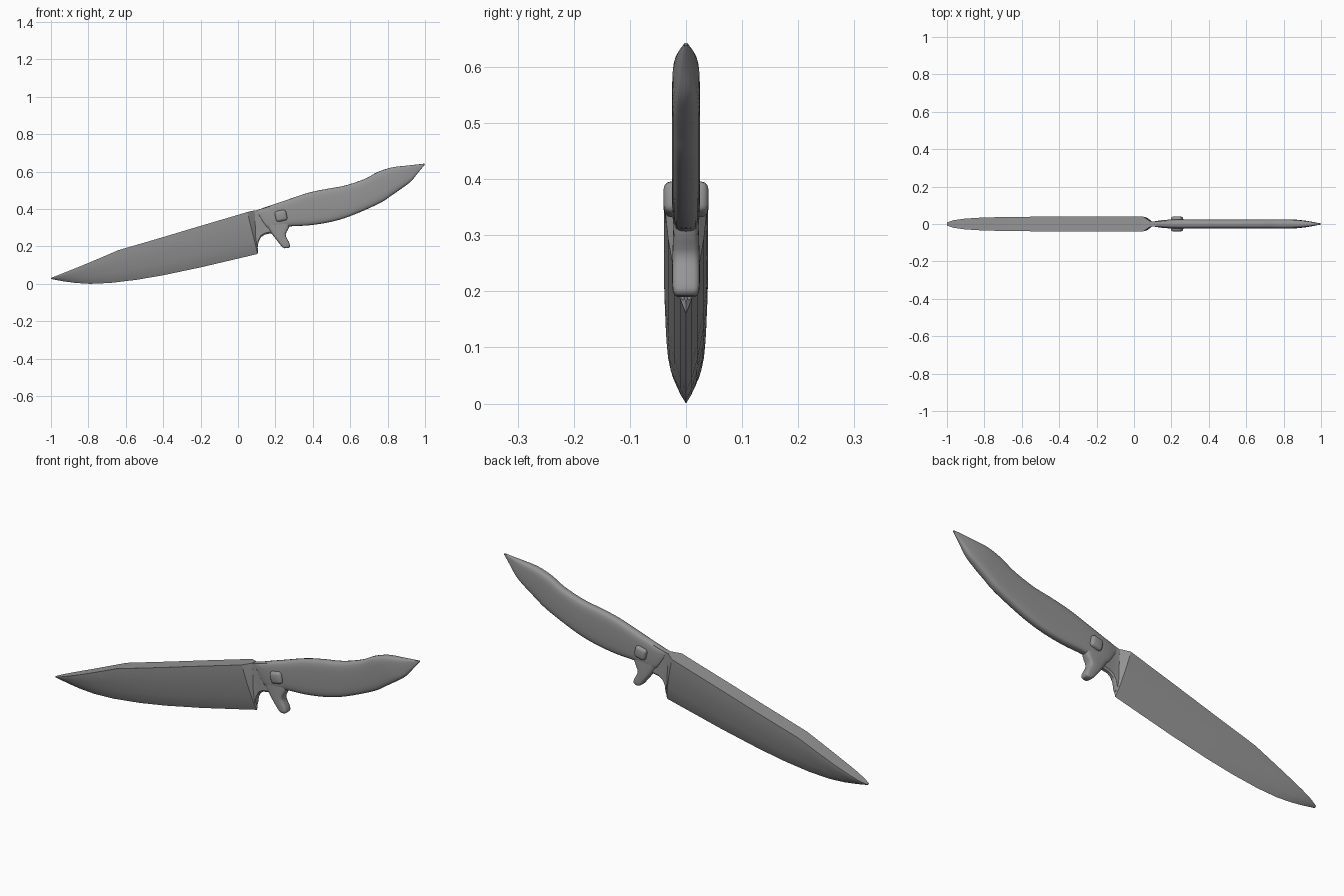
import bpy, bmesh, math
from mathutils import Vector

steel = bpy.data.materials.new("mid_grey")
steel.diffuse_color = (0.3, 0.3, 0.3, 1)


def finish(name, bm, angle=35):
    bmesh.ops.remove_doubles(bm, verts=bm.verts, dist=0.0002)
    bmesh.ops.recalc_face_normals(bm, faces=bm.faces)
    me = bpy.data.meshes.new(name)
    bm.to_mesh(me)
    bm.free()
    me.materials.append(steel)
    me.shade_smooth()
    me.set_sharp_from_angle(angle=math.radians(angle))
    ob = bpy.data.objects.new(name, me)
    bpy.context.collection.objects.link(ob)
    return ob


def refine(stations, n):
    """Catmull-Rom subdivision of the station values."""
    s = [Vector(p) for p in stations]
    out = []
    for i in range(len(s) - 1):
        a, b, c, d = s[max(i - 1, 0)], s[i], s[i + 1], s[min(i + 2, len(s) - 1)]
        for k in range(n):
            t = k / n
            out.append(0.5 * (2 * b + (c - a) * t + (2 * a - 5 * b + 4 * c - d) * t * t
                              + (3 * b - a - 3 * c + d) * t ** 3))
    return out + [s[-1]]


def loft(name, stations, section, angle=35):
    """Stations are (x, z of one side, x, z of other side, half width); section is (t, w)."""
    bm = bmesh.new()
    rings = []
    for ax, az, bx, bz, hw in stations:
        rings.append([bm.verts.new((ax + (bx - ax) * t, w * hw, az + (bz - az) * t))
                      for t, w in section])
    m = len(section)
    for r, q in zip(rings, rings[1:]):
        for i in range(m):
            j = (i + 1) % m
            bm.faces.new((r[i], r[j], q[j], q[i]))
    bm.faces.new(rings[0])
    bm.faces.new(rings[-1])
    return finish(name, bm, angle)


def superellipse(n, power):
    pts = []
    for i in range(n):
        a = 2 * math.pi * i / n
        c, s = math.cos(a), math.sin(a)
        pts.append((0.5 + 0.5 * math.copysign(abs(c) ** power, c),
                    math.copysign(abs(s) ** power, s)))
    return pts


# Blade: convex wedge from cutting edge (t=0) to flat spine (t=1), with narrowed shoulder
half = [(0.12, 0.27), (0.3, 0.52), (0.6, 0.82), (0.85, 0.97), (1, 1)]
wedge = [(0, 0)] + half + [(t, -w) for t, w in reversed(half)]
blade = [(-1, 0.026, -1, 0.032, 0.008), (-0.975, 0.021, -0.965, 0.045, 0.02),
         (-0.93, 0.013, -0.91, 0.067, 0.028), (-0.87, 0.005, -0.84, 0.095, 0.033),
         (-0.79, 0.0, -0.75, 0.133, 0.036), (-0.68, 0.005, -0.64, 0.18, 0.038),
         (-0.54, 0.022, -0.53, 0.212, 0.039), (-0.4, 0.046, -0.4, 0.25, 0.039),
         (-0.2, 0.088, -0.22, 0.304, 0.039), (0.0, 0.135, -0.03, 0.36, 0.039),
         (0.105, 0.16, 0.05, 0.384, 0.039), (0.107, 0.175, 0.088, 0.393, 0.014)]
loft("blade", blade, wedge, 25)

# Thin neck between blade and handle, with the curved notch below
box = [(0, -0.5), (0.06, -1), (1, -1), (1, 1), (0.06, 1), (0, 0.5)]
neck = [(0.104, 0.185, 0.075, 0.388, 0.014), (0.109, 0.222, 0.1, 0.394, 0.013),
        (0.123, 0.25, 0.115, 0.398, 0.013), (0.145, 0.264, 0.135, 0.404, 0.014),
        (0.19, 0.272, 0.17, 0.415, 0.015)]
loft("neck", neck, box)

# Handle: rounded slab with a swelling belly and a pointed butt
handle = [(0.115, 0.36, 0.105, 0.395, 0.014), (0.17, 0.29, 0.16, 0.415, 0.022),
          (0.275, 0.307, 0.25, 0.445, 0.025), (0.38, 0.313, 0.37, 0.485, 0.025),
          (0.49, 0.33, 0.47, 0.507, 0.025), (0.6, 0.362, 0.57, 0.525, 0.025),
          (0.755, 0.43, 0.675, 0.56, 0.025), (0.82, 0.472, 0.745, 0.597, 0.025),
          (0.875, 0.51, 0.82, 0.622, 0.024), (0.925, 0.548, 0.9, 0.632, 0.018),
          (0.965, 0.597, 0.955, 0.638, 0.01), (1.0, 0.639, 0.997, 0.643, 0.003)]
loft("handle", refine(handle, 4), superellipse(24, 0.55), 60)

# Finger guard hanging below the front of the handle
guard = [(0.125, 0.365, 0.25, 0.4, 0.02), (0.15, 0.315, 0.28, 0.34, 0.022),
         (0.177, 0.272, 0.272, 0.3, 0.0235), (0.205, 0.236, 0.255, 0.262, 0.0245),
         (0.228, 0.207, 0.273, 0.222, 0.0245), (0.238, 0.196, 0.278, 0.202, 0.023),
         (0.25, 0.19, 0.272, 0.193, 0.018)]
loft("finger_guard", refine(guard, 3), superellipse(20, 0.5), 60)

# Rivet: one softened square pin through the handle
bm = bmesh.new()
bmesh.ops.create_cube(bm, size=1)
bmesh.ops.scale(bm, vec=(0.062, 0.08, 0.058), verts=bm.verts)
bmesh.ops.bevel(bm, geom=bm.edges[:], offset=0.014, segments=3, profile=0.5, affect='EDGES')
rivet = finish("rivet", bm, 50)
rivet.location = (0.23, 0, 0.364)
rivet.rotation_euler = (0, math.radians(-12), 0)
